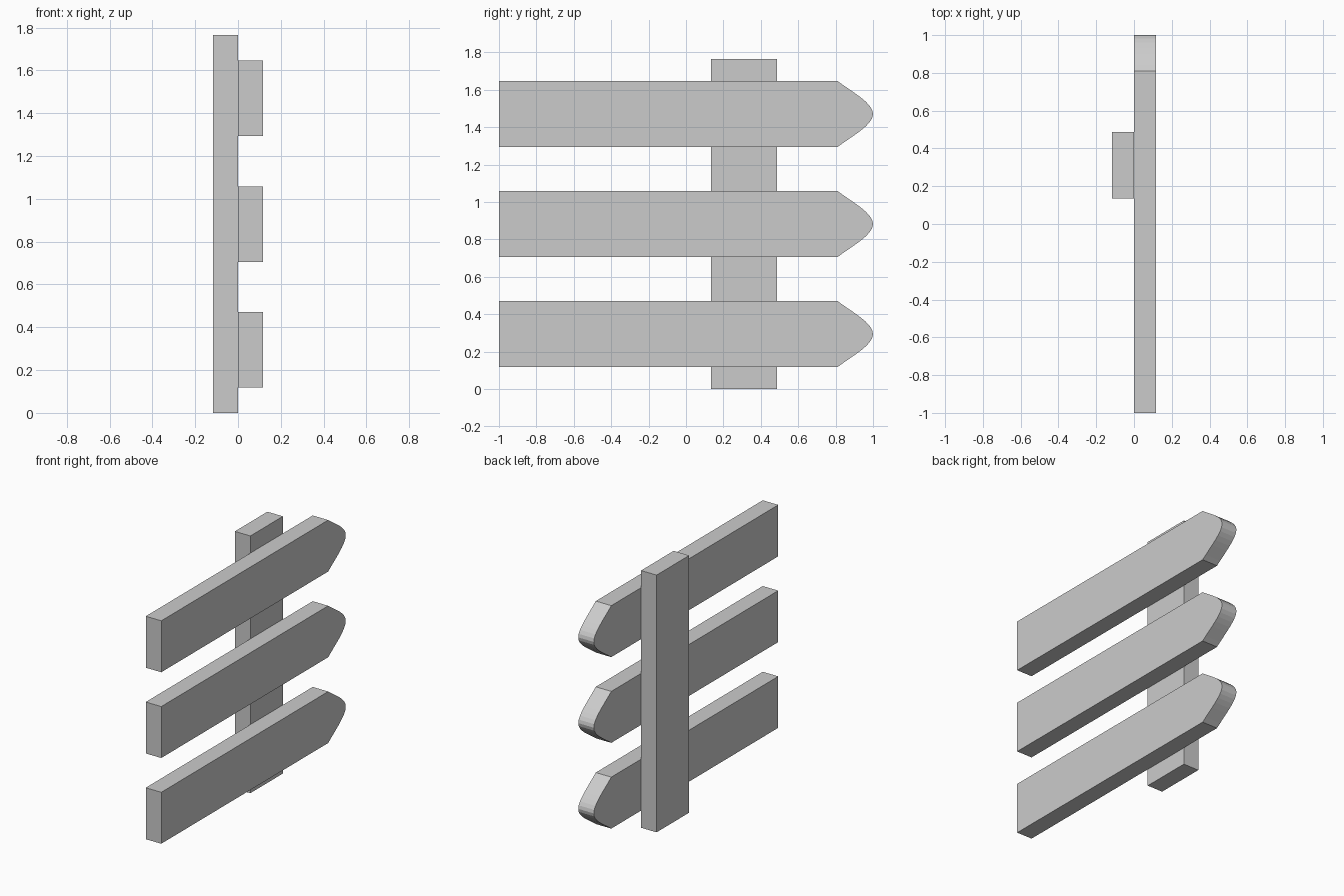
import bpy, bmesh
from mathutils import Vector
from mathutils.geometry import interpolate_bezier

if "Cube" in bpy.data.objects:
    bpy.data.objects.remove(bpy.data.objects["Cube"])

U = 2 / 17                     # plank thickness, the module of the whole sign
H = 3 * U                      # plank width


def extrude_profile(name, profile, x0, x1):
    """Extrude a closed (y, z) outline along x."""
    bm = bmesh.new()
    face = bm.faces.new([bm.verts.new((x0, y, z)) for y, z in profile])
    geom = bmesh.ops.extrude_face_region(bm, geom=[face])["geom"]
    verts = [v for v in geom if isinstance(v, bmesh.types.BMVert)]
    bmesh.ops.translate(bm, verts=verts, vec=(x1 - x0, 0, 0))
    bmesh.ops.recalc_face_normals(bm, faces=bm.faces)
    mesh = bpy.data.meshes.new(name)
    bm.to_mesh(mesh)
    bm.free()
    obj = bpy.data.objects.new(name, mesh)
    bpy.context.collection.objects.link(obj)
    return obj


# Upright post behind the boards
extrude_profile("post", [(0.134, 0), (0.134 + H, 0), (0.134 + H, 15 * U), (0.134, 15 * U)], -U, 0)

# Board outline: square tail, rounded point
upper = interpolate_bezier(Vector((0.81, H / 2)), Vector((0.887, 0.118)),
                           Vector((1, 0.06)), Vector((1, 0)), 9)
tip = [(p[0], p[1]) for p in upper]
tip += [(y, -z) for y, z in reversed(tip[:-1])]
outline = [(-1, -H / 2), (-1, H / 2)] + tip

# Three pointed boards
for i, name in enumerate(("lower_board", "middle_board", "upper_board")):
    board = extrude_profile(name, outline, 0, U)
    board.location.z = (2.5 + 5 * i) * U
